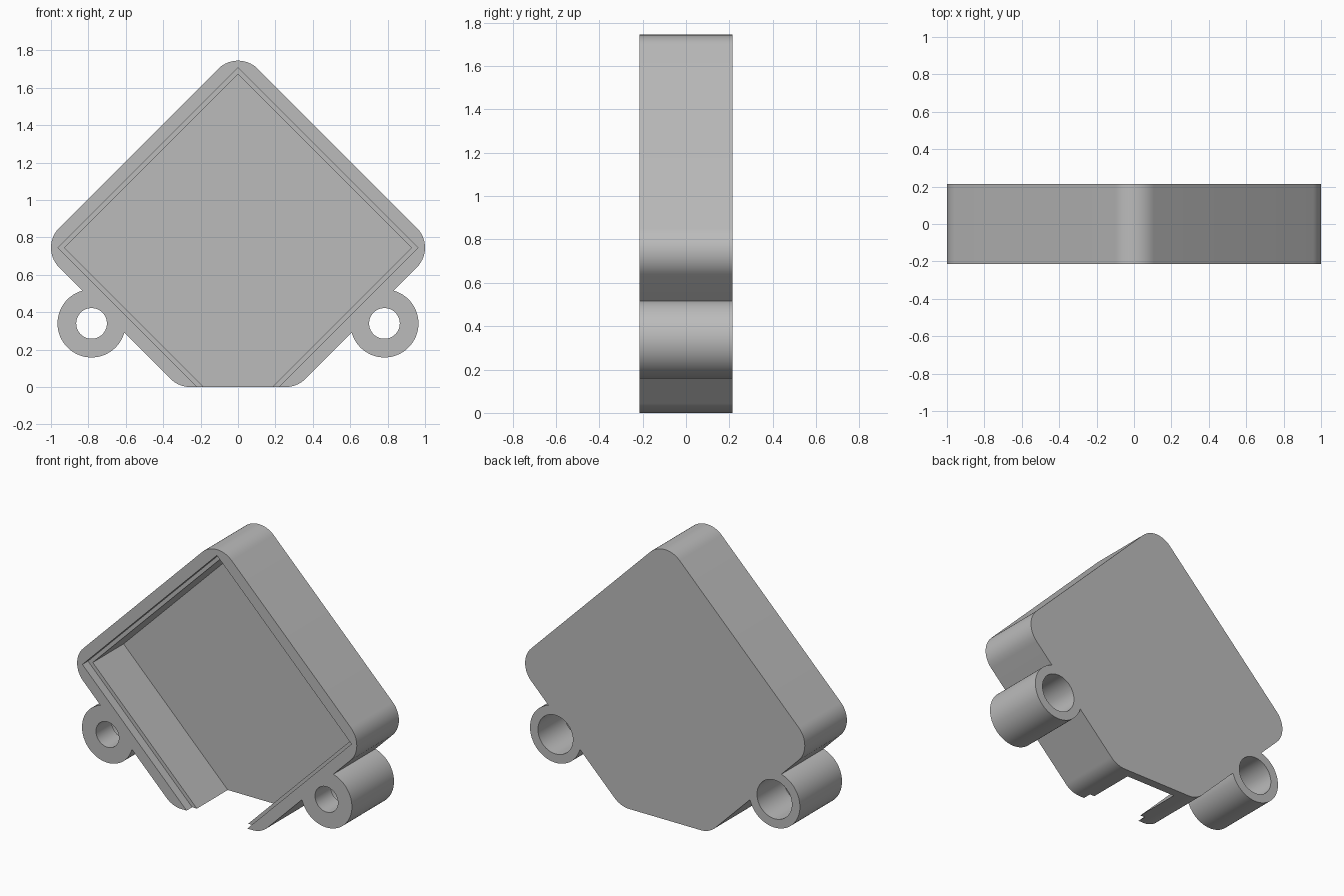
import bpy, bmesh, math
from mathutils import Vector

if "Cube" in bpy.data.objects:
    bpy.data.objects.remove(bpy.data.objects["Cube"], do_unlink=True)

FRONT, BACK = -0.215, 0.215
MID = 0.745          # height of the diamond's centre

grey = bpy.data.materials.new("plain grey")
grey.use_nodes = True
grey.diffuse_color = (0.5, 0.5, 0.5, 1)
grey.node_tree.nodes["Principled BSDF"].inputs["Base Color"].default_value = (0.5, 0.5, 0.5, 1)


def prism(name, outline, y0, y1):
    """Extrude an x-z outline from y0 to y1."""
    bm = bmesh.new()
    face = bm.faces.new([bm.verts.new((x, y0, z)) for x, z in outline])
    out = bmesh.ops.extrude_face_region(bm, geom=[face])
    verts = [v for v in out["geom"] if isinstance(v, bmesh.types.BMVert)]
    bmesh.ops.translate(bm, verts=verts, vec=(0, y1 - y0, 0))
    bmesh.ops.recalc_face_normals(bm, faces=bm.faces)
    mesh = bpy.data.meshes.new(name)
    bm.to_mesh(mesh)
    bm.free()
    mesh.materials.append(grey)
    ob = bpy.data.objects.new(name, mesh)
    bpy.context.collection.objects.link(ob)
    return ob


def diamond(half):
    return [(0, MID + half), (half, MID), (0, MID - half), (-half, MID)]


def circle(cx, cz, r, n=64):
    return [(cx + r * math.cos(math.tau * i / n), cz + r * math.sin(math.tau * i / n))
            for i in range(n)]


def rounded(corners, r, steps=14):
    """Replace each corner of a convex outline with an arc."""
    pts = []
    for i, c in enumerate(corners):
        p = Vector(c)
        a = (Vector(corners[i - 1]) - p).normalized()
        b = (Vector(corners[(i + 1) % len(corners)]) - p).normalized()
        half = a.angle(b) / 2
        centre = p + (a + b).normalized() * r / math.sin(half)
        start = p + a * r / math.tan(half) - centre
        end = p + b * r / math.tan(half) - centre
        a0 = math.atan2(start.y, start.x)
        turn = math.atan2(start.x * end.y - start.y * end.x, start.dot(end))
        for k in range(steps + 1):
            t = a0 + turn * k / steps
            pts.append((centre.x + r * math.cos(t), centre.y + r * math.sin(t)))
    return pts


def combine(target, other, operation):
    mod = target.modifiers.new(operation.lower(), "BOOLEAN")
    mod.operation, mod.object, mod.solver = operation, other, "EXACT"
    bpy.ops.object.select_all(action="DESELECT")
    bpy.context.view_layer.objects.active = target
    target.select_set(True)
    bpy.ops.object.modifier_apply(modifier=mod.name)
    bpy.data.objects.remove(other, do_unlink=True)


# Diamond case with its bottom corner cut flat
HALF = 1.062
foot = HALF - MID
case = prism("case", rounded([(0, MID + HALF), (HALF, MID), (foot, 0),
                              (-foot, 0), (-HALF, MID)], 0.15), FRONT, BACK)

# Mounting tubes on the lower sides
EAR_X, EAR_Z = 0.783, 0.34
for side, word in ((1, "left"), (-1, "right")):
    combine(case, prism(word + "_mount", circle(side * EAR_X, EAR_Z, 0.182), FRONT, BACK), "UNION")

# Lid recess and main cavity, both open at the bottom
combine(case, prism("recess_cutter", diamond(0.962), FRONT - 0.1, FRONT + 0.057), "DIFFERENCE")
combine(case, prism("cavity_cutter", diamond(0.928), FRONT - 0.1, BACK - 0.058), "DIFFERENCE")

# Screw holes, counterbored from the back
for side in (1, -1):
    combine(case, prism("hole_cutter", circle(side * EAR_X, EAR_Z, 0.082), FRONT - 0.1, BACK + 0.1), "DIFFERENCE")
    combine(case, prism("bore_cutter", circle(side * EAR_X, EAR_Z, 0.125), BACK - 0.27, BACK + 0.1), "DIFFERENCE")

bpy.ops.object.select_all(action="DESELECT")
case.select_set(True)
bpy.context.view_layer.objects.active = case
bpy.ops.object.shade_smooth_by_angle(angle=math.radians(30))
